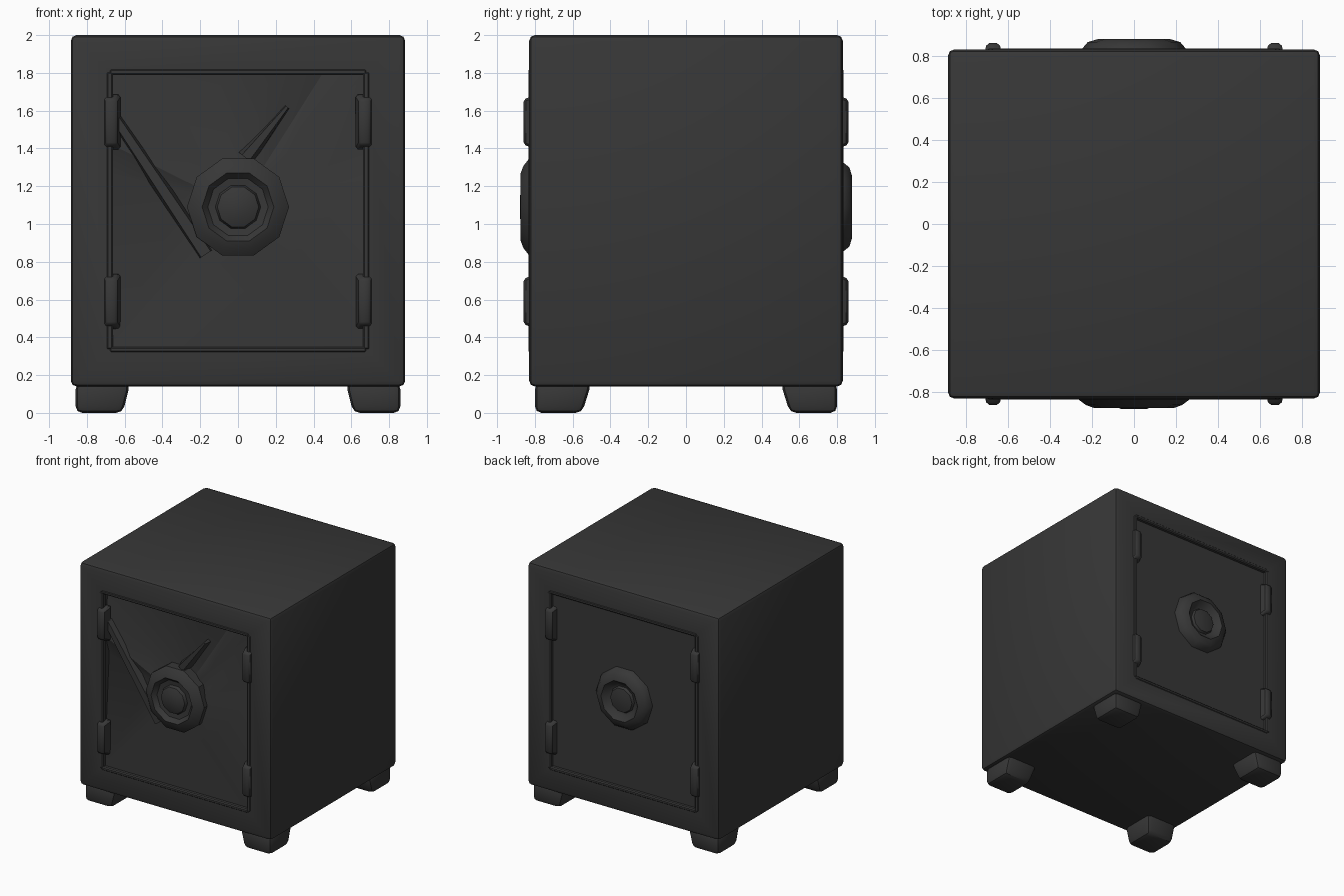
import bpy, bmesh, math
from mathutils import Vector

cube = bpy.data.objects.get("Cube")
if cube:
    bpy.data.objects.remove(cube, do_unlink=True)

metal = bpy.data.materials.new("charcoal_metal")
metal.use_nodes = True
colour = (0.038, 0.038, 0.038, 1)
metal.diffuse_color = colour
shader = next(n for n in metal.node_tree.nodes if n.type == 'BSDF_PRINCIPLED')
shader.inputs["Base Color"].default_value = colour
shader.inputs["Roughness"].default_value = 0.8


def finish(name, bm, angle=35):
    bmesh.ops.recalc_face_normals(bm, faces=bm.faces)
    mesh = bpy.data.meshes.new(name)
    bm.to_mesh(mesh)
    bm.free()
    mesh.materials.append(metal)
    obj = bpy.data.objects.new(name, mesh)
    bpy.context.collection.objects.link(obj)
    bpy.ops.object.select_all(action='DESELECT')
    obj.select_set(True)
    bpy.context.view_layer.objects.active = obj
    bpy.ops.object.shade_smooth_by_angle(angle=math.radians(angle))
    return obj


def box(bm, centre, size):
    verts = bmesh.ops.create_cube(bm, size=1)["verts"]
    for v in verts:
        v.co = Vector(centre) + Vector(a * b for a, b in zip(v.co, size))
    return verts


def bevel(bm, width, segments=1):
    bmesh.ops.bevel(bm, geom=bm.edges[:], offset=width, segments=segments,
                    profile=0.5, affect='EDGES')


# Cabinet with a sunken opening in front and back
bm = bmesh.new()
box(bm, (0, 0, 1.07), (1.77, 1.66, 1.86))
bevel(bm, 0.03, 2)
bm.faces.ensure_lookup_table()
for side, depth in ((-1, 0.13), (1, 0.025)):
    face = max(bm.faces, key=lambda f: f.calc_center_median().y * side + f.calc_area())
    face = max((f for f in bm.faces if f.normal.y * side > 0.99), key=lambda f: f.calc_area())
    for pushed in (0, depth):
        bmesh.ops.inset_region(bm, faces=[face], thickness=0.01)
        for v in face.verts:
            v.co = ((0.67 if v.co.x > 0 else -0.67), side * (0.83 - pushed),
                    (1.8 if v.co.z > 1 else 0.34))
finish("cabinet", bm)

# Front door plate, pressed in across its upper part
rim = [(-.67, -.76, 1.8), (-.1, -.73, 1.8), (.17, -.78, 1.8), (.45, -.73, 1.8),
       (.67, -.78, 1.8), (.67, -.74, 1.45), (.67, -.79, 1.25), (.67, -.8, .34),
       (-.67, -.8, .34), (-.67, -.74, 1.27), (-.67, -.79, 1.42)]
bm = bmesh.new()
outer = [bm.verts.new(p) for p in rim]
hub = Vector((0, -.79, 1.09))
inner = []
for v in outer:
    p = hub.lerp(v.co, 0.4)
    if p.z > 1.25:
        p.y += 0.03
    inner.append(bm.verts.new(p))
middle = bm.verts.new(hub)
for i in range(len(outer)):
    j = (i + 1) % len(outer)
    bm.faces.new((outer[i], outer[j], inner[j], inner[i]))
    bm.faces.new((inner[i], inner[j], middle))
finish("front_door_plate", bm, 25)


def lathe(name, side, profile, sides=10):
    """Turn (radius, distance) pairs about the dial axis."""
    bm = bmesh.new()
    rings = []
    for r, d in profile:
        rings.append([bm.verts.new((r * math.cos(2 * math.pi * k / sides), side * d,
                                    1.09 + r * math.sin(2 * math.pi * k / sides)))
                      for k in range(sides)])
    for a, b in zip(rings, rings[1:]):
        for k in range(sides):
            n = (k + 1) % sides
            bm.faces.new((a[k], a[n], b[n], b[k]))
    bm.faces.new(rings[-1])
    finish(name, bm)


# Combination dials
lathe("front_dial", -1, [(.27, .75), (.27, .83), (.23, .86), (.19, .875), (.16, .84),
                         (.12, .835), (.11, .86), (.06, .88)])
lathe("back_dial", 1, [(.26, .79), (.25, .83), (.22, .865), (.17, .88), (.13, .84),
                       (.11, .835), (.1, .855), (.05, .865)])


# Tapered ridges running from the dial across the front door
def ridge(name, start, end, w0, w1):
    a, b = (Vector((x, 0, z)) for x, z in (start, end))
    across = (b - a).normalized().cross(Vector((0, 1, 0)))
    bm = bmesh.new()
    rings = []
    for p, w in ((a, w0), (b, w1)):
        rings.append([bm.verts.new(p + across * s * w + Vector((0, d, 0)))
                      for s, d in ((-1, -.73), (-.5, -.815), (.5, -.815), (1, -.73))])
    for k in range(4):
        n = (k + 1) % 4
        bm.faces.new((rings[0][k], rings[0][n], rings[1][n], rings[1][k]))
    for ring in rings:
        bm.faces.new(ring)
    finish(name, bm)


ridge("long_door_ridge", (-.17, .84), (-.65, 1.56), .06, .04)
ridge("short_door_ridge", (.04, 1.35), (.26, 1.62), .05, .015)

# Door rims and corner knuckles, front and back
for side, label in ((-1, "front"), (1, "back")):
    bm = bmesh.new()
    for s in (-1, 1):
        box(bm, (s * .68, side * .815, 1.07), (.035, .04, 1.47))
        box(bm, (0, side * .815, 1.07 + s * .735), (1.36, .04, .03))
    bevel(bm, 0.008)
    finish(label + "_door_rim", bm)
    for z, height in ((1.54, "upper"), (.59, "lower")):
        for s, hand in ((-1, "right"), (1, "left")):
            bm = bmesh.new()
            for v in box(bm, (s * .67, side * .82, z), (.1, .08, .3)):
                if v.co.y * side > .83:
                    v.co.z = z + (v.co.z - z) * .8
                    v.co.x = s * .67 + (v.co.x - s * .67) * .6
            bevel(bm, 0.012)
            finish(f"{label}_{height}_{hand}_hinge", bm)

# Tapered feet with splayed inner sides
for sx, hand in ((-1, "right"), (1, "left")):
    for sy, end in ((-1, "front"), (1, "back")):
        bm = bmesh.new()
        for v in box(bm, (sx * .715, sy * .655, .08), (.29, .29, .16)):
            top = v.co.z > .08
            if abs(v.co.x) < .715:
                v.co.x = sx * (.57 if top else .61)
            if abs(v.co.y) < .655:
                v.co.y = sy * (.5 if top else .55)
        bevel(bm, 0.035, 2)
        finish(f"{end}_{hand}_foot", bm)
